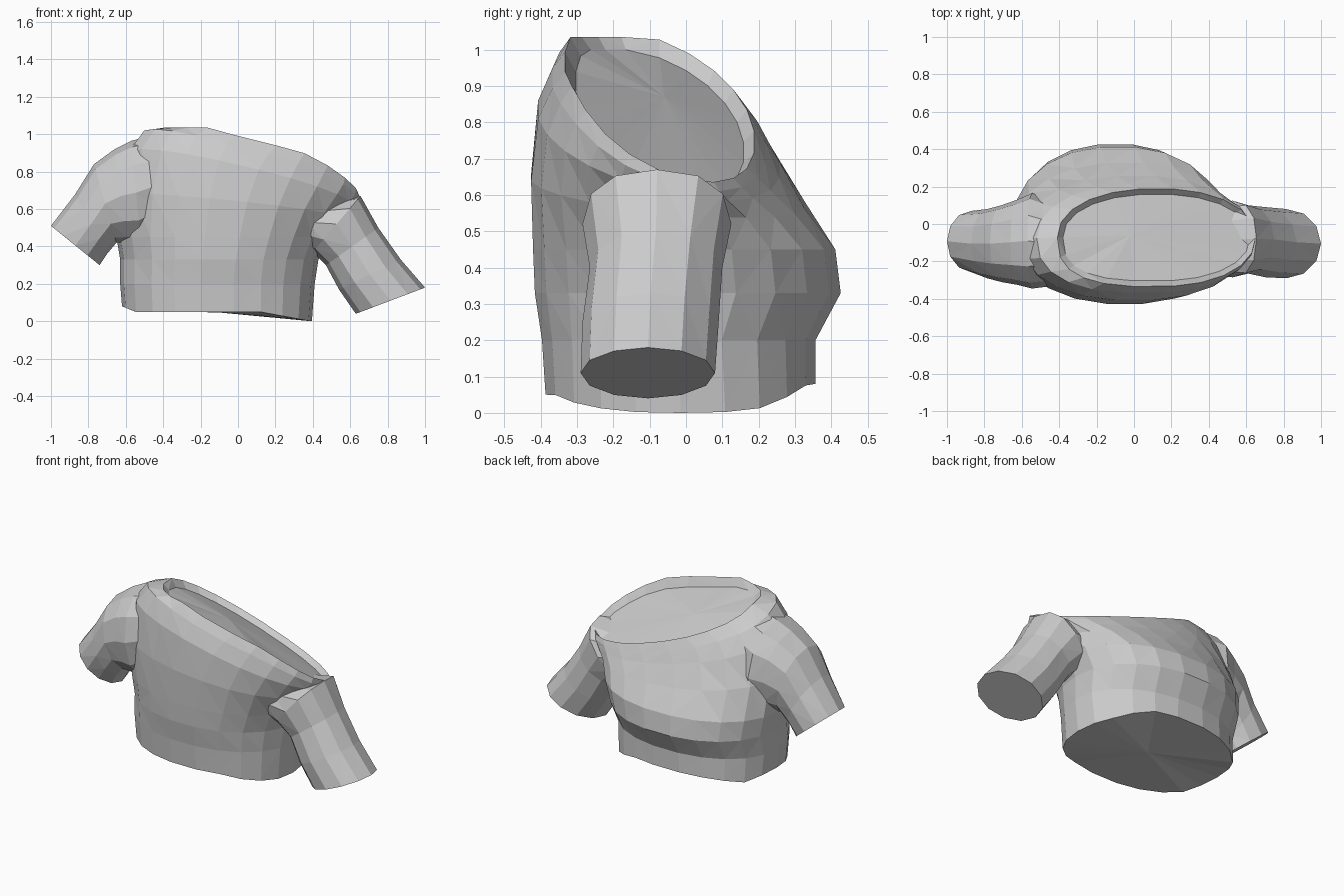
import bpy, bmesh, math

if "Cube" in bpy.data.objects:
    bpy.data.objects.remove(bpy.data.objects["Cube"])

fabric = bpy.data.materials.new("grey_fabric")
fabric.diffuse_color = (0.6, 0.6, 0.6, 1)
fabric.use_nodes = True
fabric.node_tree.nodes["Principled BSDF"].inputs["Base Color"].default_value = fabric.diffuse_color


def spow(v, e):
    return math.copysign(abs(v) ** e, v)


def clamp(v):
    return max(0.0, min(1.0, v))


def oval(x0, x1, y0, y1, z, sx, sy, n=22, e=0.92, top=1.035, lift=0.0, corner=0.92):
    """Tilted oval outline; lift raises the front right, corner squares the front left."""
    cx, cy, rx, ry = (x0 + x1) / 2, (y0 + y1) / 2, (x1 - x0) / 2, (y1 - y0) / 2
    pts = []
    for i in range(n):
        a = 2 * math.pi * i / n
        c, s = math.cos(a), math.sin(a)
        k = corner if c < 0 and s < 0 else e
        x, y = cx + rx * spow(c, k), cy + ry * spow(s, k)
        bump = lift * clamp(1 - abs(x - .38) / .35) * clamp(-(y + .05) / .2)
        pts.append((x, y, min(top, z + sx * x + sy * y + bump)))
    return pts


def hem():
    """Bottom outline, dipping at the right and rising at the back."""
    return [(x, y, .05 - .05 * clamp((x - .12) / .27) + .03 * clamp((y - .2) / .15)
             + .03 * clamp((-x - .55) / .07))
            for x, y, _ in oval(-.62, .395, -.39, .36, 0, 0, 0, e=0.88)]


def cuff_ring(up, low, y0, y1, n=12, e=1.0):
    """Sleeve outline spanning an upper and a lower (x, z) point."""
    pts = []
    for i in range(n):
        a = 2 * math.pi * i / n
        t = 0.5 + 0.5 * spow(round(math.cos(a), 6), e)
        pts.append((low[0] + (up[0] - low[0]) * t,
                    (y0 + y1) / 2 + (y1 - y0) / 2 * spow(round(math.sin(a), 6), e),
                    low[1] + (up[1] - low[1]) * t))
    return pts


def loft(name, rings, end=None):
    """Skin the rings and close both ends with a fan to a centre point."""
    bm = bmesh.new()
    loops = [[bm.verts.new(p) for p in r] for r in rings]
    n = len(loops[0])
    for a, b in zip(loops, loops[1:]):
        for i in range(n):
            j = (i + 1) % n
            bm.faces.new((a[i], a[j], b[j], b[i]))
    for loop, centre in ((loops[0], None), (loops[-1], end)):
        if centre is None:
            centre = [sum(v.co[k] for v in loop) / n for k in range(3)]
        c = bm.verts.new(centre)
        for i in range(n):
            bm.faces.new((loop[i], loop[(i + 1) % n], c))
    bmesh.ops.triangulate(bm, faces=bm.faces)
    bmesh.ops.recalc_face_normals(bm, faces=bm.faces)
    me = bpy.data.meshes.new(name)
    bm.to_mesh(me)
    bm.free()
    me.materials.append(fabric)
    ob = bpy.data.objects.new(name, me)
    bpy.context.collection.objects.link(ob)
    return ob


# Torso: hem, waist, back overhang, shoulders, tilted neckline, recessed lip
torso = loft("torso_with_sleeves", [
    hem(),
    oval(-.63, .41, -.40, .36, .20, 0, 0),
    oval(-.63, .43, -.42, .43, .33, 0, 0),
    oval(-.65, .48, -.425, .415, .45, 0, 0),
    oval(-.65, .55, -.43, .33, .60, -.10, -.10),
    oval(-.60, .62, -.41, .26, .735, -.23, -.25, corner=.87),
    oval(-.52, .65, -.37, .22, .81, -.30, -.33, lift=.03, corner=.8),
    oval(-.41, .65, -.335, .19, .86, -.34, -.39, lift=.04, corner=.72),
    oval(-.38, .62, -.305, .16, .82, -.34, -.39, top=1.0, lift=.03, corner=.72),
], (-.02, -.06, .87))

# Raised sleeve on the -x side
left_sleeve = loft("left_sleeve", [
    cuff_ring((-.43, 1.0), (-.42, .46), -.33, .12),
    cuff_ring((-.57, .965), (-.52, .41), -.345, .165, e=.9),
    cuff_ring((-.66, .92), (-.59, .42), -.325, .13, e=.9),
    cuff_ring((-.77, .84), (-.65, .42), -.31, .10, e=.95),
    cuff_ring((-.87, .68), (-.70, .36), -.29, .08),
    cuff_ring((-1.0, .51), (-.74, .30), -.255, .07),
])

# Lowered sleeve on the +x side
right_sleeve = loft("right_sleeve", [
    cuff_ring((.45, .64), (.28, .42), -.27, .10),
    cuff_ring((.655, .67), (.40, .37), -.285, .125, e=.85),
    cuff_ring((.75, .50), (.47, .30), -.265, .10, e=.95),
    cuff_ring((.87, .33), (.54, .17), -.285, .09),
    cuff_ring((1.0, .18), (.63, .04), -.29, .08),
])

# Fuse the sleeves into the torso
bpy.context.view_layer.objects.active = torso
for sleeve in (left_sleeve, right_sleeve):
    mod = torso.modifiers.new("fuse", 'BOOLEAN')
    mod.operation = 'UNION'
    mod.solver = 'EXACT'
    mod.object = sleeve
    bpy.ops.object.modifier_apply(modifier=mod.name)
    bpy.data.objects.remove(sleeve)
